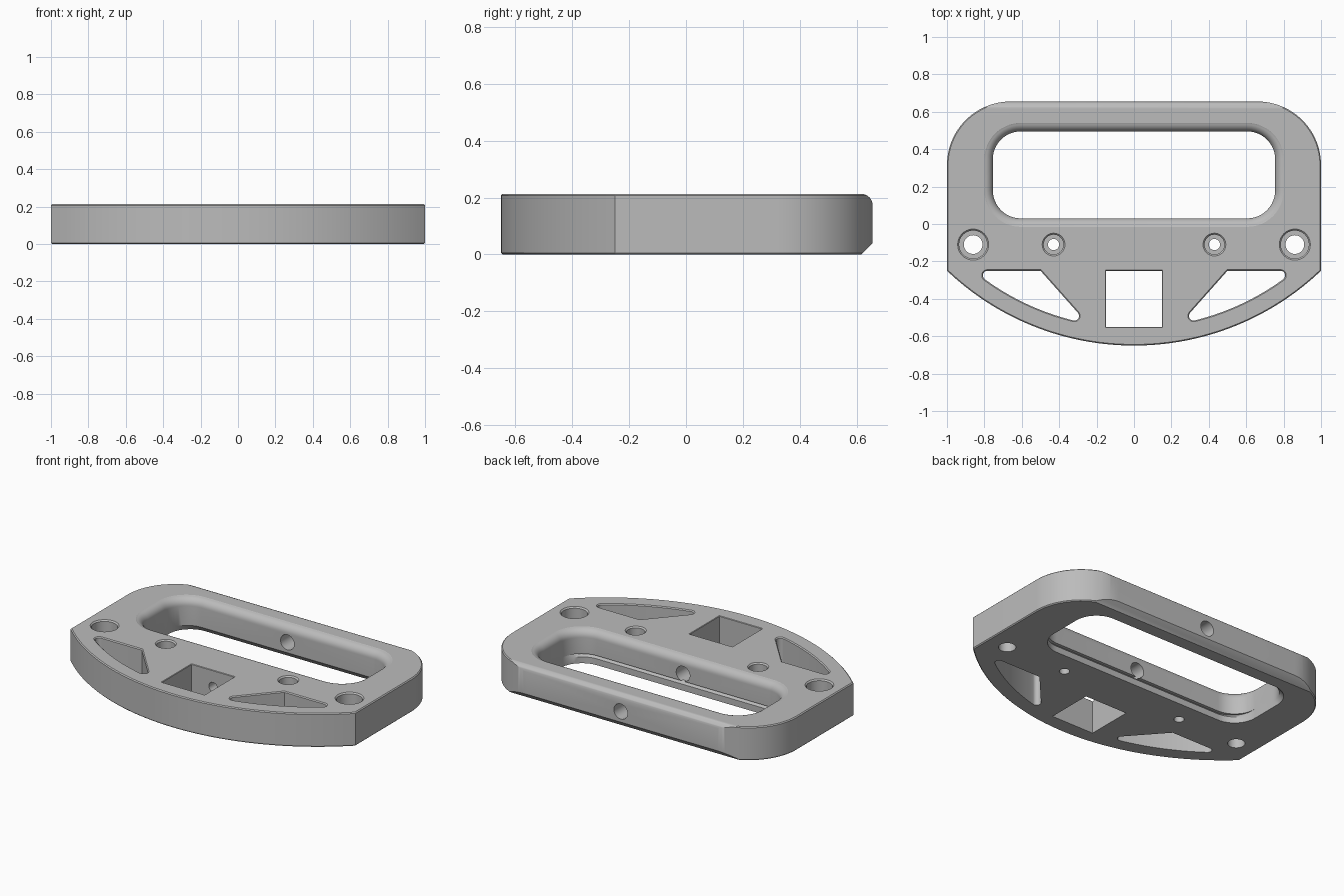
import bpy, bmesh, math
from mathutils import Vector

if "Cube" in bpy.data.objects:
    bpy.data.objects.remove(bpy.data.objects["Cube"], do_unlink=True)

H = 0.213        # plate thickness
EDGE = 0.006     # small edge break
ARC_Y = 0.8      # centre of the large front curve

metal = bpy.data.materials.new("grey_metal")
metal.use_nodes = True
GREY = (0.5, 0.5, 0.5, 1)
metal.diffuse_color = GREY
metal.node_tree.nodes["Principled BSDF"].inputs["Base Color"].default_value = GREY


def arc(cx, cy, r, start, end, n):
    return [(cx + r * math.cos(math.radians(start + (end - start) * i / n)),
             cy + r * math.sin(math.radians(start + (end - start) * i / n)))
            for i in range(n + 1)]


def rounded_rect(x0, x1, y0, y1, r):
    return (arc(x1 - r, y1 - r, r, 0, 90, 12) + arc(x0 + r, y1 - r, r, 90, 180, 12)
            + arc(x0 + r, y0 + r, r, 180, 270, 12) + arc(x1 - r, y0 + r, r, 270, 360, 12))


def offset(points, d):
    """Grow a counter-clockwise outline by d with mitred corners."""
    pts = [Vector(p) for p in points]
    out = []
    for i, p in enumerate(pts):
        a = (p - pts[i - 1]).normalized()
        b = (pts[(i + 1) % len(pts)] - p).normalized()
        na, nb = Vector((a.y, -a.x)), Vector((b.y, -b.x))
        out.append(p + (na + nb) * d / (1 + na.dot(nb)))
    return out


def prism(name, points, rings, turn=0):
    """Stack outlines; each ring is (height, growth, sideways shift)."""
    bm = bmesh.new()
    loops = []
    for z, grow, shift in rings:
        loop = []
        for p in offset(points, grow):
            co = (p[0], p[1] + shift, z)
            loop.append(bm.verts.new(co[turn:] + co[:turn]))
        loops.append(loop)
    n = len(points)
    for low, high in zip(loops, loops[1:]):
        for i in range(n):
            j = (i + 1) % n
            bm.faces.new((low[i], low[j], high[j], high[i]))
    bm.faces.new(loops[0][::-1])
    bm.faces.new(loops[-1])
    bmesh.ops.recalc_face_normals(bm, faces=bm.faces)
    mesh = bpy.data.meshes.new(name)
    bm.to_mesh(mesh)
    bm.free()
    mesh.materials.append(metal)
    obj = bpy.data.objects.new(name, mesh)
    bpy.context.collection.objects.link(obj)
    return obj


def combine(cutter, operation='DIFFERENCE'):
    cutter.hide_render = True
    mod = plate.modifiers.new("cut", 'BOOLEAN')
    mod.operation = operation
    mod.solver = 'EXACT'
    mod.object = cutter
    bpy.context.view_layer.objects.active = plate
    bpy.ops.object.modifier_apply(modifier=mod.name)
    bpy.data.objects.remove(cutter, do_unlink=True)


def through(edge=EDGE):
    """Rings for a straight cut with a broken top edge."""
    return [(-0.1, 0, 0), (H - edge, 0, 0), (H + 0.01, edge + 0.01, 0)]


def circle(x, y, r, n=40):
    return arc(x, y, r, 0, 360, n)[:-1]


# Plate: rounded back corners, straight sides, curved front
R = 1.45
half = math.degrees(math.asin(1 / R))
outline = (arc(0.66, 0.315, 0.34, 0, 90, 24) + arc(-0.66, 0.315, 0.34, 90, 180, 24)
           + arc(0, ARC_Y, R, 270 - half, 270 + half, 64))
plate = prism("grip_plate", outline, [(0, -EDGE, 0), (EDGE, 0, 0),
                                      (H - EDGE, 0, 0), (H, -EDGE, 0)])

# Back edge: rounded above, chamfered below
profile = ([(-1, -0.1), (0.516, -0.1), (0.656, 0.04)]
           + arc(0.615, H - 0.041, 0.041, 0, 84, 8) + [(0.6, H + 0.002), (-1, H + 0.1)])
combine(prism("edge_profile", profile, [(-1.2, 0, 0), (1.2, 0, 0)], 2), 'INTERSECT')

# Hand opening with a rolled top edge and a chamfer under the handle
opening = rounded_rect(-0.755, 0.755, 0.03, 0.495, 0.15)
roll = 0.05
rings = [(-0.1, 0, 0)]
for i in range(9):
    t = math.radians(84 * i / 8)
    rings.append((H - roll * (1 - math.sin(t)), roll * (1 - math.cos(t)), 0))
rings.append((H + 0.003, roll, 0))
combine(prism("opening", opening, rings))
combine(prism("handle_chamfer", opening, [(-0.02, 0, 0.06), (0.06, 0, -0.02)]))

# Square socket
square = [(-0.15, -0.55), (0.15, -0.55), (0.15, -0.25), (-0.15, -0.25)]
combine(prism("square_socket", square, through(0.003)))

# Curved triangular windows
tip = 0.025
reach = 1.33
outer, inner = (0.783, -0.275), (0.319, -0.491)
a1 = math.degrees(math.atan2(outer[1] - ARC_Y, outer[0]))
a2 = math.degrees(math.atan2(inner[1] - ARC_Y, inner[0]))
triangle = ([(0.5, -0.25)] + arc(*outer, tip, 90, a1, 10)
            + arc(0, ARC_Y, reach + tip, a1, a2, 20)[1:-1]
            + arc(*inner, tip, a2, -222, 10))
combine(prism("left_window", triangle[::-1], through()))
combine(prism("right_window", [(-x, y) for x, y in triangle], through()))

# Counterbored screw holes
for side in (-1, 1):
    for x, bore, head in ((0.86, 0.05, 0.075), (0.43, 0.03, 0.053)):
        combine(prism("bore", circle(side * x, -0.11, bore), [(-0.1, 0, 0), (H + 0.1, 0, 0)]))
        combine(prism("head_seat", circle(side * x, -0.11, head),
                      [(0.1, 0, 0), (H - 0.008, 0, 0), (H + 0.01, 0.018, 0)]))

# Cross bore through handle and into the socket
combine(prism("wide_bore", circle(H / 2, 0, 0.048), [(-0.12, 0, 0), (0.8, 0, 0)], 1))
combine(prism("narrow_bore", circle(H / 2, 0, 0.03), [(-0.4, 0, 0), (0.1, 0, 0)], 1))

# Smooth curved walls, keep hard edges
for obj in bpy.context.selected_objects:
    obj.select_set(False)
plate.select_set(True)
bpy.context.view_layer.objects.active = plate
bpy.ops.object.shade_smooth_by_angle(angle=math.radians(30))
